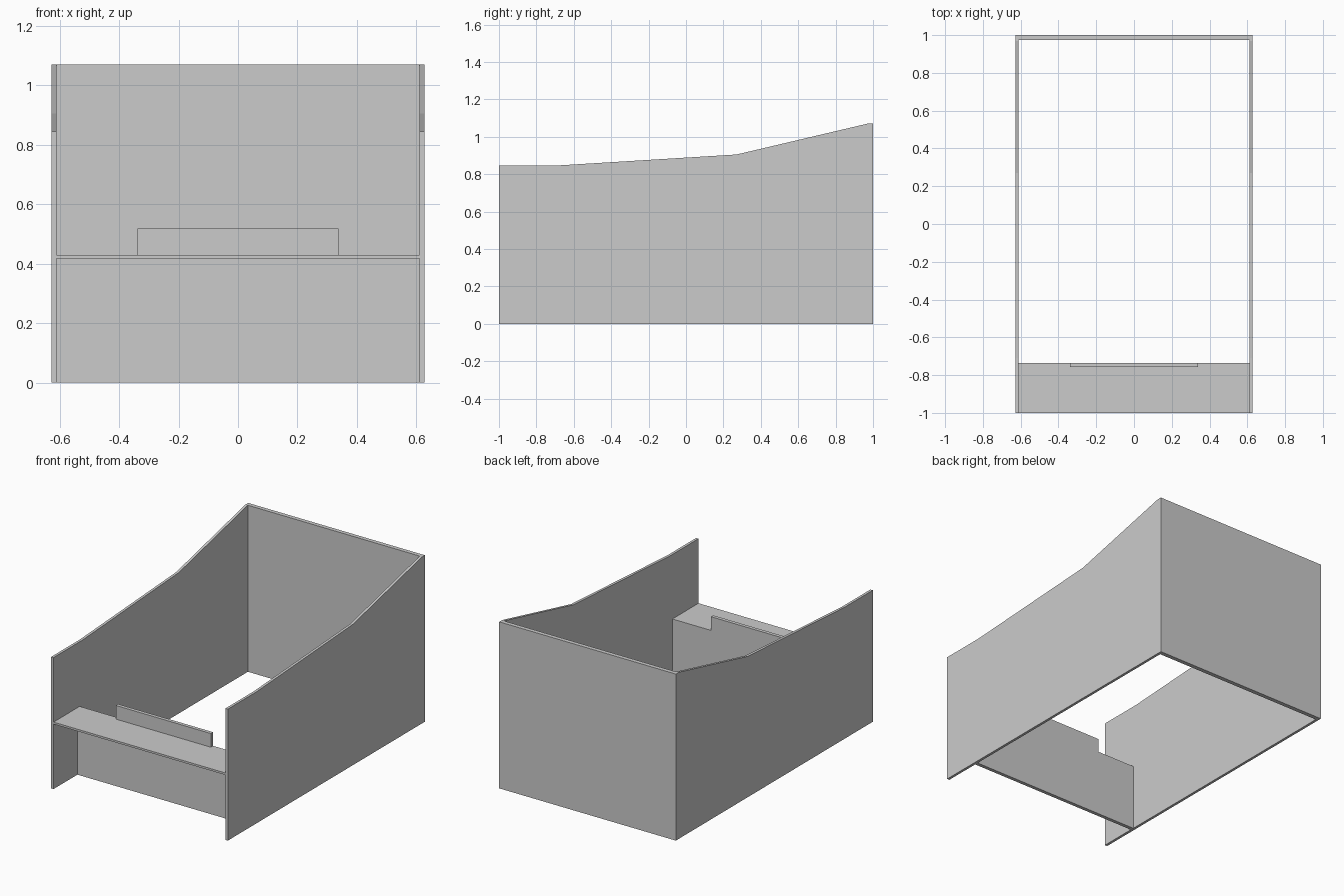
import bpy, bmesh
from mathutils import Vector

if "Cube" in bpy.data.objects:
    bpy.data.objects.remove(bpy.data.objects["Cube"])


def extruded(name, points, direction):
    """Extrude a closed outline of 3D points along a direction."""
    bm = bmesh.new()
    face = bm.faces.new([bm.verts.new(p) for p in points])
    ext = bmesh.ops.extrude_face_region(bm, geom=[face])
    moved = [v for v in ext["geom"] if isinstance(v, bmesh.types.BMVert)]
    bmesh.ops.translate(bm, verts=moved, vec=Vector(direction))
    bmesh.ops.recalc_face_normals(bm, faces=bm.faces)
    mesh = bpy.data.meshes.new(name)
    bm.to_mesh(mesh)
    bm.free()
    obj = bpy.data.objects.new(name, mesh)
    bpy.context.collection.objects.link(obj)
    return obj


OUT, INN = 0.628, 0.611      # outer and inner half widths
SHELF_TOP = 0.43

# Side walls with a stepped, rising top edge
side = [(-1, 0), (1, 0), (1, 1.07), (0.97, 1.07), (0.27, 0.905), (-0.71, 0.845), (-1, 0.845)]
for name, s in (("left_side_wall", -1), ("right_side_wall", 1)):
    extruded(name, [(s * INN, y, z) for y, z in side], (s * (OUT - INN), 0, 0))

# Back wall between the sides
back = [(-INN, 0), (INN, 0), (INN, 1.07), (-INN, 1.07)]
extruded("back_wall", [(x, 0.973, z) for x, z in back], (0, 0.027, 0))

# Front panel with a raised centre tab
half = [(INN, 0), (INN, SHELF_TOP), (0.338, SHELF_TOP), (0.338, 0.518)]
panel = half + [(-x, z) for x, z in reversed(half)]
extruded("front_panel", [(x, -0.758, z) for x, z in panel], (0, 0.023, 0))

# Thin shelf in front of the panel
shelf = [(-INN, -1), (INN, -1), (INN, -0.758), (-INN, -0.758)]
extruded("front_shelf", [(x, y, 0.417) for x, y in shelf], (0, 0, SHELF_TOP - 0.417))
